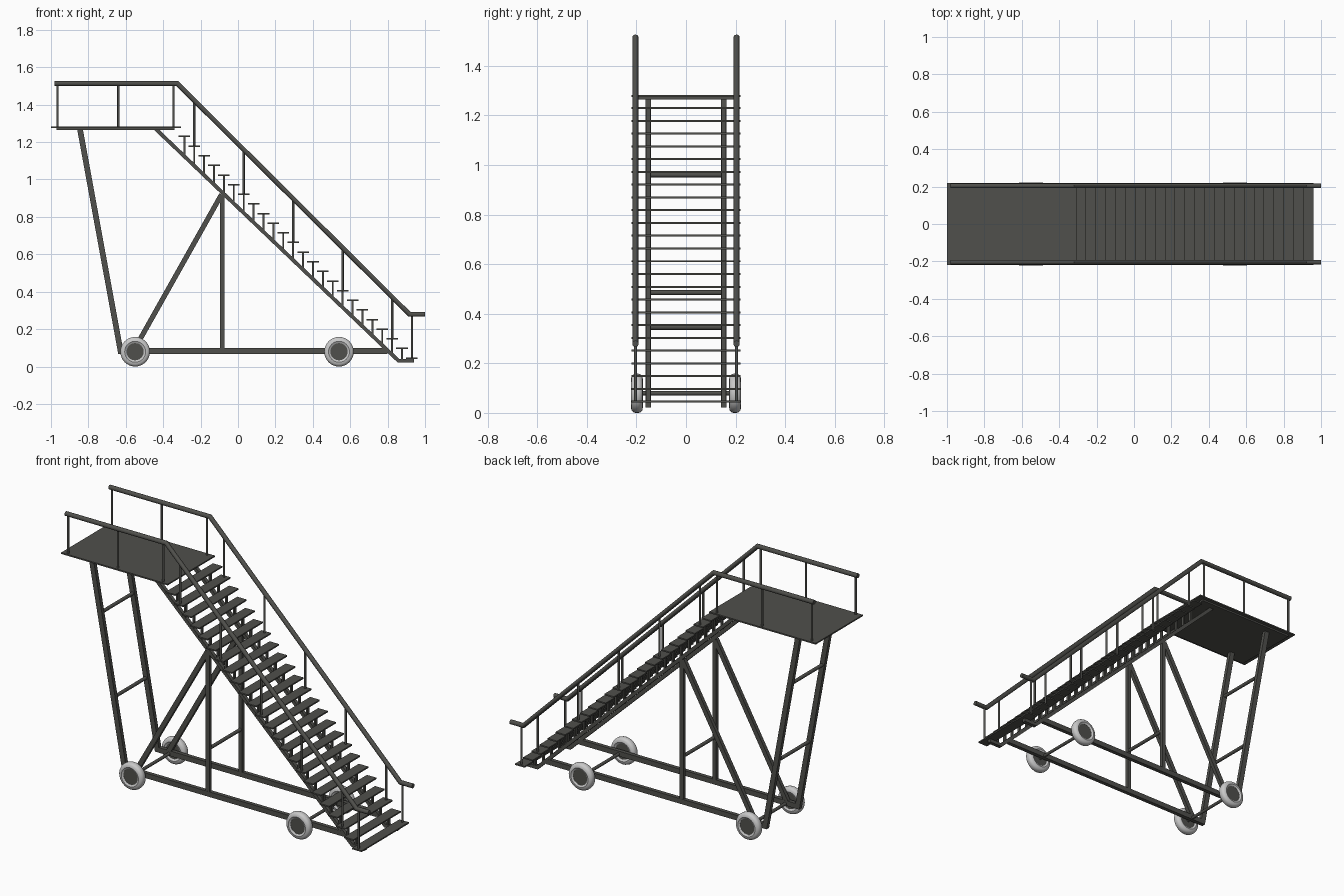
import bpy, bmesh, math
from mathutils import Vector, Matrix

if "Cube" in bpy.data.objects:
    bpy.data.objects.remove(bpy.data.objects["Cube"])


def material(name, rgb):
    m = bpy.data.materials.new(name)
    m.diffuse_color = (*rgb, 1)
    m.use_nodes = True
    m.node_tree.nodes["Principled BSDF"].inputs["Base Color"].default_value = m.diffuse_color
    return m


STEEL = material("dark grey steel", (0.08, 0.08, 0.072))
RUBBER = material("light grey rubber", (0.58, 0.58, 0.58))


def finish(name, bm, mat, mirror=False, smooth=False):
    bmesh.ops.recalc_face_normals(bm, faces=bm.faces)
    me = bpy.data.meshes.new(name)
    bm.to_mesh(me)
    bm.free()
    me.materials.append(mat)
    ob = bpy.data.objects.new(name, me)
    bpy.context.collection.objects.link(ob)
    if mirror:
        mod = ob.modifiers.new("other side", 'MIRROR')
        mod.use_axis = (False, True, False)
    if smooth:
        bpy.ops.object.select_all(action='DESELECT')
        ob.select_set(True)
        bpy.context.view_layer.objects.active = ob
        bpy.ops.object.shade_smooth_by_angle(angle=math.radians(40))
    return ob


def add_box(bm, x0, x1, y0, y1, z0, z1):
    m = Matrix.Translation(((x0 + x1) / 2, (y0 + y1) / 2, (z0 + z1) / 2))
    m = m @ Matrix.Diagonal((x1 - x0, y1 - y0, z1 - z0, 1))
    bmesh.ops.create_cube(bm, size=1, matrix=m)


def add_rod(bm, a, b, r, sides=12):
    a, b = Vector(a), Vector(b)
    d = b - a
    m = Matrix.Translation((a + b) / 2) @ d.to_track_quat('Z', 'Y').to_matrix().to_4x4()
    bmesh.ops.create_cone(bm, cap_ends=True, segments=sides, radius1=r, radius2=r,
                          depth=d.length, matrix=m)


def joints(points):
    """Mitred in-plane offset direction at every point of an xz path."""
    pts = [Vector(p) for p in points]
    dirs = [(b - a).normalized() for a, b in zip(pts, pts[1:])]
    for i, p in enumerate(pts):
        d0, d1 = dirs[max(i - 1, 0)], dirs[min(i, len(dirs) - 1)]
        n0, n1 = Vector((-d0.y, d0.x)), Vector((-d1.y, d1.x))
        n = (n0 + n1).normalized()
        yield p, n / n.dot(n0)


def tube(name, points, y, width, height, sides=4):
    """Sweep a rectangular (4) or round (more sides) section along an xz path."""
    bm = bmesh.new()
    k = math.sqrt(0.5) if sides == 4 else 0.5
    rings = []
    for p, n in joints(points):
        ring = []
        for i in range(sides):
            a = 2 * math.pi * (i + 0.5) / sides
            q = p + n * (height * k * math.sin(a))
            ring.append(bm.verts.new((q.x, y + width * k * math.cos(a), q.y)))
        rings.append(ring)
    for r0, r1 in zip(rings, rings[1:]):
        for i in range(sides):
            j = (i + 1) % sides
            bm.faces.new((r0[i], r0[j], r1[j], r1[i]))
    bm.faces.new(rings[0])
    bm.faces.new(rings[-1])
    return finish(name, bm, STEEL, mirror=True, smooth=sides > 4)


SIDE = 0.152      # y of frame tubes
RAIL = 0.204      # y of handrails

# Frame: rear legs running into base beams, uprights, braces, stringers
tube("rear_legs_and_base_beams", [(-0.845, 1.27), (-0.628, 0.083), (0.80, 0.083)], SIDE, 0.023, 0.03)
tube("uprights", [(-0.085, 0.083), (-0.085, 0.92)], SIDE, 0.022, 0.024)
tube("diagonal_braces", [(-0.555, 0.09), (-0.088, 0.92)], SIDE, 0.022, 0.027)
tube("stair_stringers", [(-0.445, 1.275), (0.858, 0.031), (0.94, 0.031)], SIDE, 0.022, 0.02)

# Cross bars between the two frame sides
bm = bmesh.new()
for x, z in [(-0.788, 0.96), (-0.702, 0.485), (-0.085, 0.345)]:
    add_rod(bm, (x, -0.16, z), (x, 0.16, z), 0.01)
finish("cross_bars", bm, STEEL, smooth=True)

# Platform plate with its under frame
bm = bmesh.new()
add_box(bm, -1.0, -0.305, -0.22, 0.22, 1.275, 1.283)
add_box(bm, -0.97, -0.34, -0.2, 0.2, 1.265, 1.276)
finish("platform", bm, STEEL)

# Treads on small stringer posts
COUNT = 24
steps = [(-0.287 + 0.05291 * i, 1.23 - 0.05152 * i) for i in range(COUNT)]
treads, posts = bmesh.new(), bmesh.new()
for x, z in steps:
    add_box(treads, x - 0.031, x + 0.031, -0.22, 0.22, z - 0.004, z + 0.004)
    foot = max(1.27 - 0.9547 * (x + 0.44), 0.031)
    add_box(posts, x - 0.005, x + 0.005, SIDE - 0.008, SIDE + 0.008, foot, z)
finish("stair_treads", treads, STEEL)
finish("tread_supports", posts, STEEL, mirror=True)

# Handrails and their posts
rail = [(-0.98, 1.513), (-0.325, 1.513), (0.917, 0.279), (1.0, 0.279)]
tube("handrails", rail, RAIL, 0.026, 0.026, 16)


def rail_height(x):
    for (x0, z0), (x1, z1) in zip(rail, rail[1:]):
        if x <= x1:
            return z0 + (z1 - z0) * (x - x0) / (x1 - x0)


bm = bmesh.new()
feet = [(-0.965, 1.28), (-0.64, 1.28), (-0.345, 1.28)] + [steps[i] for i in (1, 6, 11, 16, 21, 23)]
for x, z in feet:
    add_rod(bm, (x, RAIL, z), (x, RAIL, rail_height(x)), 0.0065, 10)
finish("handrail_posts", bm, STEEL, mirror=True, smooth=True)


def lathe(bm, x, profile, closed):
    """Spin (radius, y) points round the wheel axis."""
    vs = [bm.verts.new((x, y, 0.079 + r)) for r, y in profile]
    es = [bm.edges.new(p) for p in zip(vs, vs[1:])]
    if closed:
        es.append(bm.edges.new((vs[-1], vs[0])))
    bmesh.ops.spin(bm, geom=vs + es, cent=(x, 0, 0.079), axis=(0, 1, 0),
                   angle=2 * math.pi, steps=32, use_merge=True)
    bmesh.ops.remove_doubles(bm, verts=bm.verts, dist=1e-5)


# Wheels: rounded tyre, hub disc, axle
tyre = [(0.046, -0.018), (0.056, -0.024), (0.068, -0.022), (0.076, -0.015), (0.079, -0.006),
        (0.079, 0.006), (0.076, 0.015), (0.068, 0.022), (0.056, 0.024), (0.046, 0.018)]
for label, x in (("rear", -0.55), ("front", 0.54)):
    bm = bmesh.new()
    lathe(bm, x, [(r, y + 0.198) for r, y in tyre], True)
    finish(label + "_tyres", bm, RUBBER, mirror=True, smooth=True)
    bm = bmesh.new()
    add_rod(bm, (x, 0.181, 0.079), (x, 0.215, 0.079), 0.047, 32)
    finish(label + "_hubs", bm, STEEL, mirror=True, smooth=True)
    bm = bmesh.new()
    add_rod(bm, (x, -0.2, 0.079), (x, 0.2, 0.079), 0.009)
    finish(label + "_axle", bm, STEEL, smooth=True)
